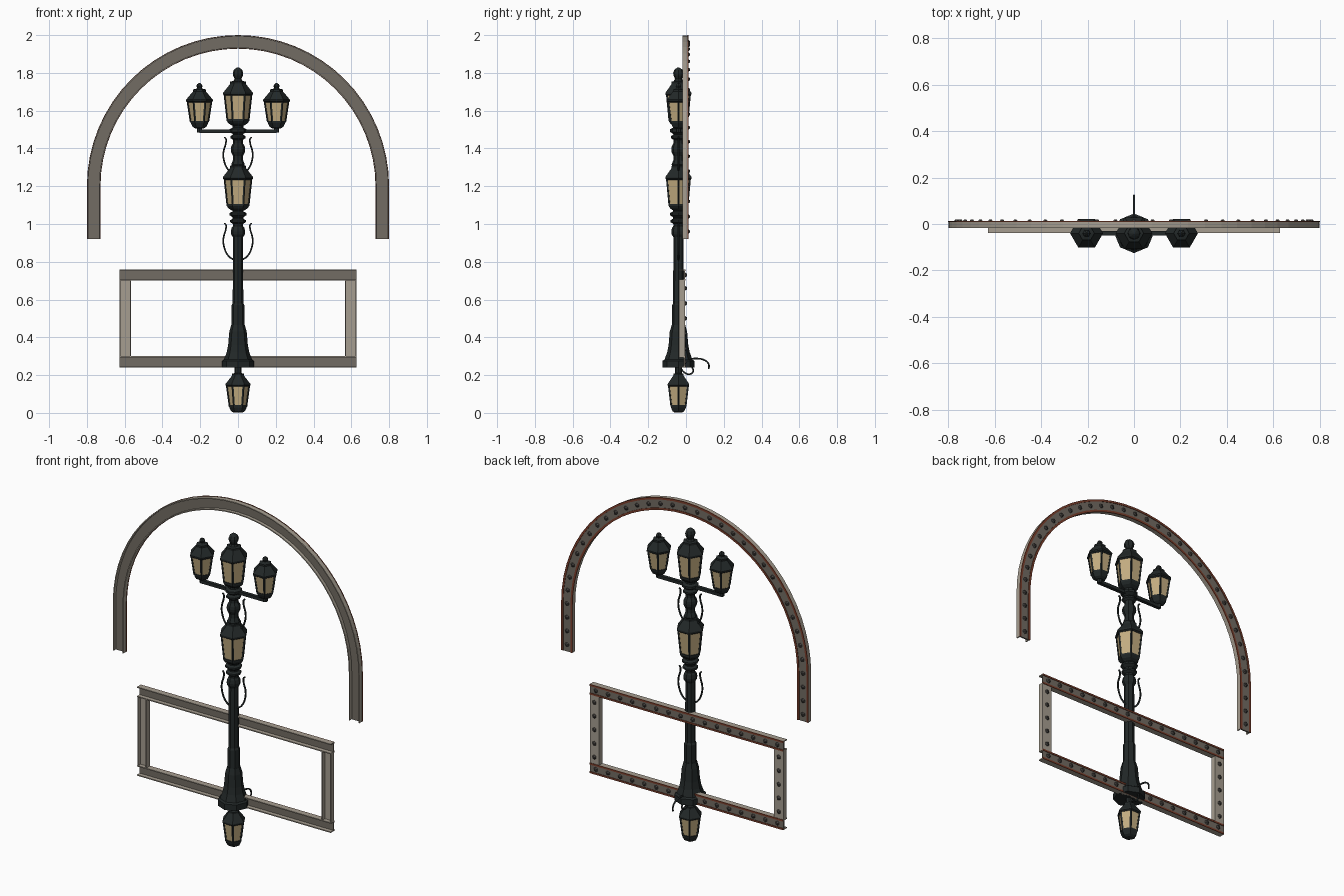
import bpy, bmesh, math
from mathutils import Vector, Matrix

if "Cube" in bpy.data.objects:
    bpy.data.objects.remove(bpy.data.objects["Cube"])

AX = -0.04  # y of the lamp axis

def mat(name, c):
    m = bpy.data.materials.new(name)
    m.diffuse_color = (*c, 1)
    m.use_nodes = True
    m.node_tree.nodes["Principled BSDF"].inputs["Base Color"].default_value = m.diffuse_color
    return m

IRON = mat("iron", (0.016, 0.021, 0.021))
GLASS = mat("glass", (0.55, 0.42, 0.22))
STEEL = mat("steel", (0.38, 0.34, 0.28))
WEB = mat("dark_steel", (0.17, 0.15, 0.125))
RUST = mat("rust", (0.2, 0.05, 0.025))
RIVET = mat("rivet", (0.06, 0.055, 0.05))

def finish(name, bm, m):
    bmesh.ops.recalc_face_normals(bm, faces=bm.faces)
    me = bpy.data.meshes.new(name)
    bm.to_mesh(me)
    bm.free()
    me.materials.append(m)
    ob = bpy.data.objects.new(name, me)
    bpy.context.collection.objects.link(ob)
    return ob

def loft(bm, rings):
    rs = [[bm.verts.new(p) for p in r] for r in rings]
    n = len(rs[0])
    for a, b in zip(rs, rs[1:]):
        for i in range(n):
            bm.faces.new((a[i], a[(i + 1) % n], b[(i + 1) % n], b[i]))
    bm.faces.new(rs[0])
    bm.faces.new(rs[-1])

def ring(x, r, z, n):
    return [Vector((x + r * math.cos(math.tau * i / n), AX + r * math.sin(math.tau * i / n), z)) for i in range(n)]

def lathe(name, profile, n=8, x=0, m=IRON):
    bm = bmesh.new()
    loft(bm, [ring(x, r, z, n) for r, z in profile])
    return finish(name, bm, m)

def wire(name, pts, r):
    cu = bpy.data.curves.new(name, 'CURVE')
    cu.dimensions = '3D'
    cu.bevel_depth, cu.bevel_resolution, cu.resolution_u = r, 1, 5
    cu.use_fill_caps = True
    sp = cu.splines.new('BEZIER')
    sp.bezier_points.add(len(pts) - 1)
    for b, p in zip(sp.bezier_points, pts):
        b.co = p
        b.handle_left_type = b.handle_right_type = 'AUTO'
    cu.materials.append(IRON)
    bpy.context.collection.objects.link(bpy.data.objects.new(name, cu))

# ---- hexagonal lanterns: glass, corner bars, roof, foot
def lantern(name, x, zb, zt, rb, rt, roof, foot):
    lathe(name + "_glass", [(rb, zb), (rt, zt)], 6, x, GLASS)
    bm = bmesh.new()
    for a, b in zip(ring(x, rb, zb, 6), ring(x, rt, zt, 6)):
        d = b - a
        bmesh.ops.create_cone(bm, cap_ends=True, segments=4, radius1=0.006, radius2=0.006, depth=d.length,
                              matrix=Matrix.Translation((a + b) / 2) @ d.to_track_quat('Z', 'Y').to_matrix().to_4x4())
    finish(name + "_bars", bm, IRON)
    lathe(name + "_roof", [(r, zt + h) for r, h in roof], 6, x)
    lathe(name + "_foot", [(r, zb + h) for r, h in foot], 6, x)

foot = [(0.022, -0.034), (0.036, -0.026), (0.046, -0.006), (0.048, 0.006), (0.04, 0.008)]
small_roof = [(0.062, -0.006), (0.071, 0), (0.071, 0.008), (0.034, 0.052), (0.034, 0.062), (0.018, 0.066)]
tip = [(0.012, 0.07), (0.017, 0.08), (0.012, 0.09), (0.003, 0.096)]
big_foot = [(0.03, -0.03), (0.05, -0.018), (0.06, -0.004), (0.06, 0.006), (0.05, 0.008)]
big_roof = [(0.07, -0.006), (0.079, 0), (0.079, 0.01), (0.042, 0.056), (0.042, 0.068), (0.026, 0.072)]
for s, side in ((-1, "left"), (1, "right")):
    lantern(side + "_lantern", 0.204 * s, 1.54, 1.65, 0.045, 0.062, small_roof + tip, foot)
    lathe(side + "_lantern_stem", [(0.014, 1.485), (0.014, 1.515)], 8, 0.204 * s)
lantern("hanging_lantern", 0, 0.035, 0.145, 0.043, 0.058, [(r * 0.93, h) for r, h in small_roof], foot)
lantern("top_lantern", 0, 1.55, 1.685, 0.055, 0.07, big_roof, big_foot)
lantern("middle_lantern", 0, 1.1, 1.24, 0.055, 0.07, big_roof, big_foot)

# ---- post sections and turned ornaments
lathe("top_finial", [(0.026, 1.755), (0.018, 1.768), (0.026, 1.785), (0.028, 1.8), (0.022, 1.816),
                     (0.012, 1.824), (0.004, 1.829)])
lathe("upper_post", [(0.03, 1.3), (0.036, 1.315), (0.03, 1.33), (0.026, 1.34), (0.026, 1.36), (0.036, 1.38),
                     (0.038, 1.395), (0.036, 1.41), (0.026, 1.428), (0.026, 1.445), (0.04, 1.455), (0.04, 1.465),
                     (0.025, 1.475), (0.045, 1.488), (0.045, 1.502), (0.028, 1.51), (0.028, 1.53)])
lathe("main_post", [(0.034, 0.44), (0.034, 0.57), (0.028, 0.58), (0.027, 0.93), (0.036, 0.945), (0.038, 0.96),
                    (0.034, 0.98), (0.026, 0.99), (0.026, 1.0), (0.042, 1.01), (0.042, 1.02), (0.028, 1.028),
                    (0.028, 1.035), (0.046, 1.048), (0.046, 1.058), (0.03, 1.065), (0.03, 1.08)])
lathe("post_base", [(0.085, 0.24), (0.085, 0.275), (0.074, 0.282), (0.06, 0.32), (0.052, 0.36),
                    (0.046, 0.43), (0.04, 0.45), (0.036, 0.465)])
lathe("hanging_stem", [(0.018, 0.2), (0.018, 0.245)])

# ---- crossbar
bm = bmesh.new()
bmesh.ops.create_cube(bm, size=1, matrix=Matrix.Translation((0, AX, 1.492)) @ Matrix.Diagonal((0.41, 0.02, 0.018, 1)))
finish("crossbar", bm, IRON)

# ---- scroll brackets beside the post, and hooked wires behind the base
for z, level in ((0.81, "lower"), (1.265, "upper")):
    for s, side in ((-1, "left"), (1, "right")):
        pts = [(0.022, 0), (0.05, 0.02), (0.074, 0.07), (0.077, 0.115), (0.064, 0.165), (0.064, 0.185), (0.072, 0.195)]
        wire(f"{level}_{side}_scroll", [(s * x, AX, z + h) for x, h in pts], 0.005)
wire("rear_hook", [(0, y, z) for y, z in ((0, 0.28), (0.05, 0.288), (0.1, 0.278), (0.12, 0.258), (0.121, 0.232))], 0.005)
wire("rear_curl", [(0, y, z) for y, z in ((-0.03, 0.24), (-0.01, 0.215), (0.02, 0.205), (0.038, 0.22), (0.03, 0.245))], 0.005)

# ---- riveted channel beams: path points p with outward normals n
def bar(name, path, u0, u1, y0, y1, m):
    bm = bmesh.new()
    loft(bm, [[p + n * u + Vector((0, y, 0)) for u, y in ((u0, y0), (u1, y0), (u1, y1), (u0, y1))] for p, n in path])
    finish(name, bm, m)

def channel(name, path, half, y0, y1, count, rust=True, web=WEB, lip=0.002):
    t = 0.006
    bar(name + "_web", path, -half + t, half - t, y1 - 0.008, y1, web)
    bar(name + "_outer_flange", path, half - t, half, y0, y1, STEEL)
    bar(name + "_inner_flange", path, -half, -half + t, y0, y1, STEEL)
    if rust:
        bar(name + "_outer_rust", path, half - 0.01, half + lip, y1 - 0.001, y1 + 0.003, RUST)
        bar(name + "_inner_rust", path, -half - lip, -half + 0.01, y1 - 0.001, y1 + 0.003, RUST)
    segs = [(a[0], b[0]) for a, b in zip(path, path[1:])]
    total = sum((b - a).length for a, b in segs)
    bm = bmesh.new()
    for i in range(count):
        d = total * (i + 0.5) / count
        for a, b in segs:
            if d <= (b - a).length:
                break
            d -= (b - a).length
        c = a + (b - a).normalized() * d + Vector((0, y1 + 0.005, 0))
        bmesh.ops.create_cone(bm, cap_ends=True, segments=6, radius1=0.014, radius2=0.006, depth=0.012,
                              matrix=Matrix.Translation(c) @ Matrix.Rotation(-math.pi / 2, 4, 'X'))
    finish(name + "_rivets", bm, RIVET)

R = 0.764
X, Z = Vector((1, 0, 0)), Vector((0, 0, 1))
arch = [(X * R + Z * 0.92, X)]
for i in range(33):
    a = math.pi * i / 32
    n = X * math.cos(a) + Z * math.sin(a)
    arch.append((n * R + Z * 1.2, n))
arch.append((X * -R + Z * 0.92, -X))
channel("arch", arch, 0.034, -0.018, 0.009, 37)

for z, s, name in ((0.73, 1, "top_rail"), (0.27, -1, "bottom_rail")):
    channel(name, [(X * -0.627 + Z * z, Z * s), (X * 0.627 + Z * z, Z * s)], 0.03, -0.038, -0.006, 16, lip=0)
for s, name in ((-1, "left_upright"), (1, "right_upright")):
    channel(name, [(X * s * 0.597 + Z * 0.3, X * s), (X * s * 0.597 + Z * 0.7, X * s)], 0.03, -0.036, -0.006, 5,
            rust=False, web=STEEL)
